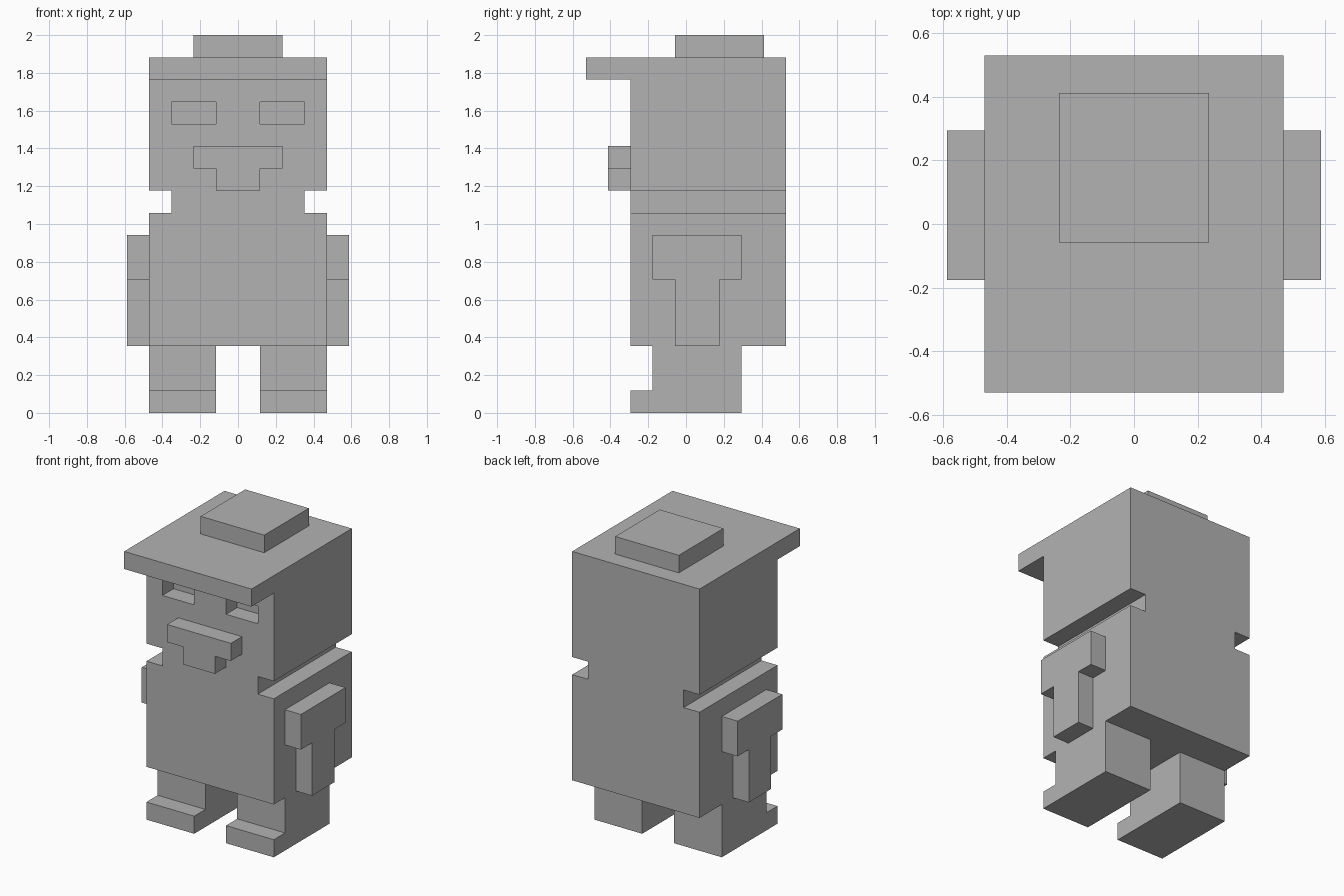
import bpy
import bmesh
import math
from mathutils import Vector

default = bpy.data.objects.get("Cube")
if default:
    bpy.data.objects.remove(default, do_unlink=True)

U = 2 / 17  # one block

grey = bpy.data.materials.new("plain grey")
grey.use_nodes = True
grey.diffuse_color = (0.45, 0.45, 0.45, 1)
shader = next(n for n in grey.node_tree.nodes if n.type == 'BSDF_PRINCIPLED')
shader.inputs["Base Color"].default_value = grey.diffuse_color


def prism(name, outline, axis, start, end):
    """Extrude an outline of (horizontal, z) blocks along axis x or y."""
    bm = bmesh.new()
    if axis == 'x':
        points = [Vector((start, h, z)) for h, z in outline]
        push = Vector((end - start, 0, 0))
    else:
        points = [Vector((h, start, z)) for h, z in outline]
        push = Vector((0, end - start, 0))
    face = bm.faces.new([bm.verts.new(p * U) for p in points])
    new = bmesh.ops.extrude_face_region(bm, geom=[face], use_keep_orig=True)["geom"]
    moved = [v for v in new if isinstance(v, bmesh.types.BMVert)]
    bmesh.ops.translate(bm, verts=moved, vec=push * U)
    bmesh.ops.recalc_face_normals(bm, faces=bm.faces)
    mesh = bpy.data.meshes.new(name)
    bm.to_mesh(mesh)
    bm.free()
    mesh.materials.append(grey)
    obj = bpy.data.objects.new(name, mesh)
    bpy.context.collection.objects.link(obj)
    return obj


def box(name, x, y, z):
    return prism(name, [(x[0], z[0]), (x[1], z[0]), (x[1], z[1]), (x[0], z[1])], 'y', *y)


def mirrored(half):
    """Complete a right-hand outline with its mirror image."""
    return half + [(-h, z) for h, z in reversed(half)]


def combine(target, tool, operation):
    mod = target.modifiers.new(operation.lower(), 'BOOLEAN')
    mod.operation, mod.object, mod.solver = operation, tool, 'EXACT'
    graph = bpy.context.evaluated_depsgraph_get()
    result = bpy.data.meshes.new_from_object(target.evaluated_get(graph))
    target.modifiers.clear()
    target.data = result
    bpy.data.objects.remove(tool, do_unlink=True)


# Head, neck and torso in one silhouette
body = prism("head_and_torso",
             mirrored([(4, 3), (4, 9), (3, 9), (3, 10), (4, 10), (4, 16)]),
             'y', -2.5, 4.5)

# Cap brim, flush with the top of the head
combine(body, box("cap_brim", (-4, 4), (-4.5, 0), (15, 16)), 'UNION')

# Recessed eyes
for side in (-1, 1):
    eye = box("eye_socket", sorted((side, side * 3)), (-3, -1.5), (13, 14))
    combine(body, eye, 'DIFFERENCE')

# Merge coplanar pieces
bm = bmesh.new()
bm.from_mesh(body.data)
bmesh.ops.dissolve_limit(bm, angle_limit=math.radians(1), verts=bm.verts, edges=bm.edges)
bm.to_mesh(body.data)
bm.free()

# Cap button and stepped beak
box("cap_button", (-2, 2), (-0.5, 3.5), (16, 17))
prism("beak", mirrored([(1, 10), (1, 11), (2, 11), (2, 12)]), 'y', -3.5, -2.5)

# T-shaped arms, and legs with feet
arm = [(-0.5, 3), (1.5, 3), (1.5, 6), (2.5, 6), (2.5, 8), (-1.5, 8), (-1.5, 6), (-0.5, 6)]
leg = [(-2.5, 0), (2.5, 0), (2.5, 3), (-1.5, 3), (-1.5, 1), (-2.5, 1)]
for label, side in (("left", 1), ("right", -1)):
    prism(label + "_arm", arm, 'x', side * 4, side * 5)
    prism(label + "_leg", leg, 'x', side, side * 4)
